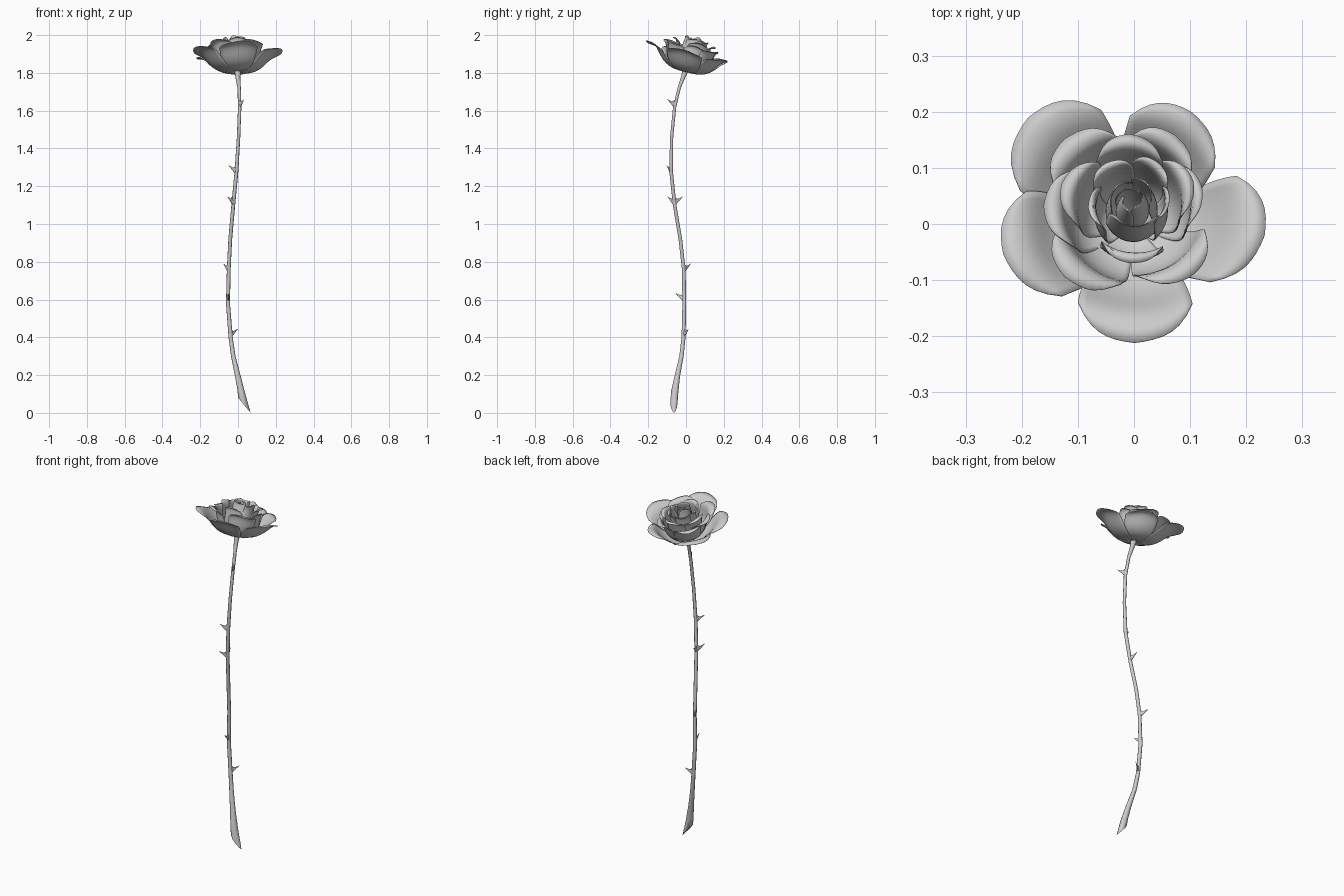
import bpy, math, random
from mathutils import Vector, Matrix

if "Cube" in bpy.data.objects:
    bpy.data.objects.remove(bpy.data.objects["Cube"])

random.seed(4)
rad = math.radians


def make(name, verts, faces, angle=60):
    me = bpy.data.meshes.new(name)
    me.from_pydata(verts, [], faces)
    me.update()
    ob = bpy.data.objects.new(name, me)
    bpy.context.collection.objects.link(ob)
    bpy.ops.object.select_all(action='DESELECT')
    ob.select_set(True)
    bpy.context.view_layer.objects.active = ob
    bpy.ops.object.shade_smooth_by_angle(angle=rad(angle))
    return ob


# Stem: x, y, z, radius, slope of the ring (diagonal cut at the bottom)
PATH = [(0.034, -0.064, 0.040, 0.033, 1.2), (0.018, -0.060, 0.11, 0.021, 0.5),
        (-0.002, -0.045, 0.20, 0.015, 0), (-0.025, -0.024, 0.30, 0.012, 0),
        (-0.039, -0.013, 0.40, 0.011, 0), (-0.053, -0.009, 0.58, 0.0105, 0),
        (-0.049, -0.012, 0.76, 0.010, 0), (-0.041, -0.030, 0.92, 0.010, 0),
        (-0.025, -0.060, 1.10, 0.010, 0), (-0.008, -0.079, 1.28, 0.010, 0),
        (0.003, -0.076, 1.46, 0.009, 0), (0.009, -0.060, 1.62, 0.009, 0),
        (0.006, -0.036, 1.72, 0.009, 0), (-0.001, -0.014, 1.78, 0.013, 0),
        (-0.002, -0.002, 1.812, 0.018, 0)]
N = 10
verts, faces = [], []
for x, y, z, r, k in PATH:
    for i in range(N):
        a = 2 * math.pi * i / N
        dx, dy = r * math.cos(a), min(r, 0.02) * math.sin(a)
        if k > 1:  # pointed tip of the cut
            dy *= 1 - 0.5 * max(0, math.cos(a))
        verts.append((x + dx, y + dy, z - k * dx))
for j in range(len(PATH) - 1):
    for i in range(N):
        b, c = j * N + i, j * N + (i + 1) % N
        faces.append((b, c, c + N, b + N))
faces.append(tuple(reversed(range(N))))
faces.append(tuple(range(len(verts) - N, len(verts))))
make("stem", verts, faces)


def stem_at(z):
    for p, q in zip(PATH, PATH[1:]):
        if p[2] <= z <= q[2]:
            return Vector(p[:3]).lerp(Vector(q[:3]), (z - p[2]) / (q[2] - p[2]))


# Thorns: height and outward direction
THORNS = [(1.635, 0.5, -0.9), (1.285, -0.9, -0.5), (1.12, -0.7, -0.75),
          (1.12, -0.3, 1.0), (0.765, -0.6, 0.8), (0.61, 0.1, -1.0), (0.42, 0.85, 0.55)]
for n, (z, dx, dy) in enumerate(THORNS):
    d = Vector((dx, dy, 0)).normalized()
    s = Vector((-d.y, d.x, 0))
    c = stem_at(z)
    vs = []
    for out, up, w, h in [(0.004, 0, 0.007, 0.024), (0.02, 0.004, 0.004, 0.010)]:
        for i in range(6):
            a = i * math.pi / 3
            vs.append(c + d * out + s * w * math.cos(a) + Vector((0, 0, up + h * math.sin(a))))
    vs.append(c + d * 0.05 + Vector((0, 0, 0.026)))
    fs = [(i, (i + 1) % 6, (i + 1) % 6 + 6, i + 6) for i in range(6)]
    fs += [(i + 6, (i + 1) % 6 + 6, 12) for i in range(6)]
    make(f"thorn_{n + 1}", vs, fs)

# Flower head leans to the back
TILT = Matrix.Translation((-0.003, 0, 1.802)) @ Matrix.Rotation(rad(-14), 4, 'X')


def bezier(pts, t):
    pts = [Vector(p) for p in pts]
    while len(pts) > 1:
        pts = [a.lerp(b, t) for a, b in zip(pts, pts[1:])]
    return pts[0]


def petal(name, az, reach, profile, half, narrow, droop, trim):
    U, V = 14, 12
    scale = reach / profile[-1][0]
    phase = random.uniform(0, 6.28)
    vs, fs = [], []
    for j in range(V + 1):
        for i in range(U + 1):
            u = 2 * i / U - 1
            t = j / V * (1 - trim * abs(u) ** 4 - 0.04 * abs(u))
            r, h = bezier(profile, t)
            r = r * (1 + (scale - 1) * t) + 0.005 * u * t
            h += t ** 3 * (0.006 * math.sin(3 * u + phase) - droop * u * u)
            a = rad(az + u * half * (1 - narrow * t))
            vs.append((r * math.cos(a), r * math.sin(a), h))
    W = U + 1
    for j in range(V):
        for i in range(U):
            b = j * W + i
            fs.append((b, b + 1, b + W + 1, b + W))
    ob = make(name, vs, fs)
    ob.matrix_world = TILT
    m = ob.modifiers.new("thickness", 'SOLIDIFY')
    m.thickness = 0.002
    m.offset = 0


# Petal rings: name, radius/height profile, half width, narrowing, droop, corner trim, (azimuth, reach)
RINGS = [
    ("outer_petal", [(0.01, 0.004), (0.11, -0.005), (0.17, 0.04), (0.16, 0.125), (0.24, 0.108)],
     46, 0.40, 0.012, 0.16, [(-12, 0.241), (60, 0.207), (138, 0.250), (200, 0.245), (271, 0.246)]),
    ("second_petal", [(0.01, 0.008), (0.12, 0.004), (0.13, 0.07), (0.10, 0.16), (0.16, 0.14)],
     42, 0.25, 0.01, 0.2, [(12, 0.128), (60, 0.150), (135, 0.172), (180, 0.158), (228, 0.180), (308, 0.168)]),
    ("third_petal", [(0.01, 0.012), (0.10, 0.01), (0.10, 0.08), (0.07, 0.19), (0.115, 0.158)],
     44, 0.2, 0.008, 0.2, [(20, 0.115), (92, 0.124), (165, 0.13), (268, 0.113)]),
    ("fourth_petal", [(0.01, 0.016), (0.085, 0.02), (0.075, 0.09), (0.05, 0.19), (0.08, 0.18)],
     42, 0.15, 0.004, 0.2, [(-8, 0.066), (55, 0.083), (125, 0.083), (190, 0.08)]),
    ("inner_petal", [(0.01, 0.02), (0.055, 0.04), (0.055, 0.10), (0.032, 0.18), (0.036, 0.19)],
     62, 0.0, 0.0, 0.2, [(30, 0.036), (150, 0.036), (270, 0.050)]),
    ("bud_petal", [(0.008, 0.03), (0.035, 0.06), (0.035, 0.10), (0.016, 0.18), (0.016, 0.184)],
     64, 0.0, 0.0, 0.2, [(90, 0.02), (210, 0.018), (330, 0.016)]),
]
for name, profile, half, narrow, droop, trim, places in RINGS:
    for n, (az, reach) in enumerate(places):
        petal(f"{name}_{n + 1}", az, reach, profile, half, narrow, droop, trim)
